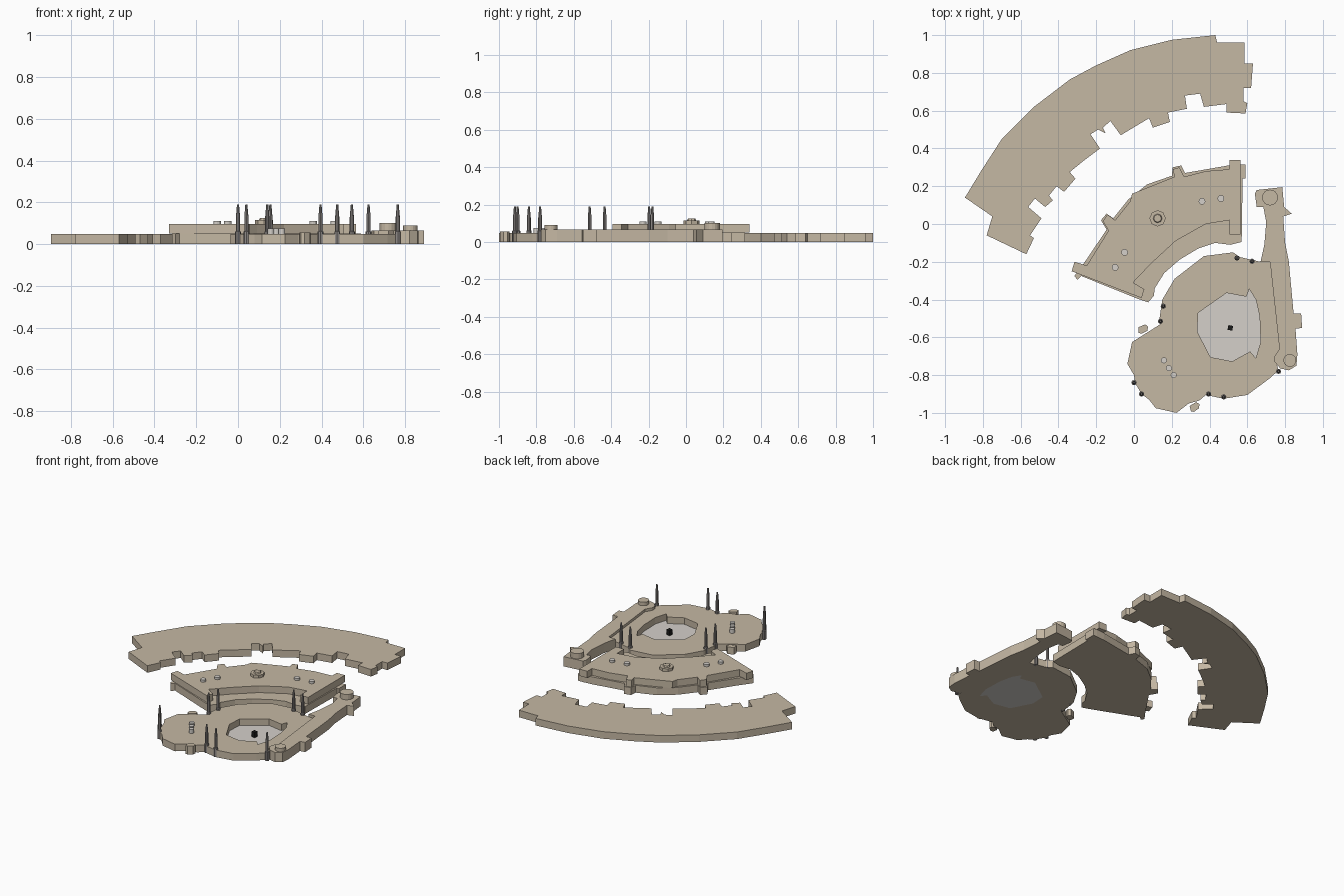
import bpy, bmesh, math

def material(name, rgb):
    m = bpy.data.materials.new(name)
    m.diffuse_color = (*rgb, 1)
    return m

STONE = material("stone", (0.56, 0.48, 0.37))
METAL = material("dark_metal", (0.28, 0.26, 0.25))
FLOOR = material("pale_floor", (0.66, 0.63, 0.59))
BLACK = material("black", (0.01, 0.01, 0.01))

def finish(name, bm, mat):
    bmesh.ops.recalc_face_normals(bm, faces=bm.faces[:])
    me = bpy.data.meshes.new(name)
    bm.to_mesh(me)
    bm.free()
    me.materials.append(mat)
    ob = bpy.data.objects.new(name, me)
    bpy.context.collection.objects.link(ob)
    return ob

def slab(name, outline, z0, z1, mat=STONE, hole=None):
    """Extrude an outline, optionally with a hole, from z0 to z1."""
    bm = bmesh.new()
    edges = []
    for loop in (outline, hole or []):
        vs = [bm.verts.new((x, y, z0)) for x, y in loop]
        edges += [bm.edges.new((v, vs[(i + 1) % len(vs)])) for i, v in enumerate(vs)]
    bmesh.ops.triangle_fill(bm, edges=edges, use_beauty=True, use_dissolve=False)
    bottom = bm.faces[:]
    flat = [e for e in bm.edges if len(e.link_faces) == 2]
    res = bmesh.ops.extrude_face_region(bm, geom=bottom, use_keep_orig=True)
    top = [g for g in res["geom"] if isinstance(g, bmesh.types.BMVert)]
    bmesh.ops.translate(bm, verts=top, vec=(0, 0, z1 - z0))
    return finish(name, bm, mat)

def lathe(name, x, y, rings, n, mat=STONE, turn=0.0):
    """Stack of n-sided rings given as (radius, z), capped at both ends."""
    bm = bmesh.new()
    loops = [[bm.verts.new((x + r * math.cos(turn + math.tau * i / n),
                            y + r * math.sin(turn + math.tau * i / n), z))
              for i in range(n)] for r, z in rings]
    for a, b in zip(loops, loops[1:]):
        for i in range(n):
            j = (i + 1) % n
            bm.faces.new((a[i], a[j], b[j], b[i]))
    bm.faces.new(loops[0][::-1])
    bm.faces.new(loops[-1])
    return finish(name, bm, mat)

# outer curved terrace with toothed inner edge
slab("outer_terrace", [
    (.43, 1), (.44, .96), (.585, .96), (.585, .85), (.63, .85), (.62, .72), (.58, .72),
    (.58, .65), (.6, .64), (.59, .585), (.49, .59), (.49, .635), (.37, .62), (.35, .69),
    (.27, .68), (.28, .61), (.18, .59), (.19, .54), (.1, .51), (.08, .56), (-.07, .47),
    (-.125, .545), (-.165, .51), (-.15, .48), (-.19, .50), (-.23, .475), (-.18, .4),
    (-.26, .34), (-.34, .275), (-.31, .24), (-.37, .17), (-.41, .2), (-.45, .15),
    (-.43, .125), (-.47, .09), (-.525, .135), (-.56, .09), (-.49, .03), (-.55, -.06),
    (-.53, -.075), (-.57, -.16), (-.78, -.06), (-.75, .04), (-.895, .14), (-.81, .28),
    (-.7, .45), (-.53, .62), (-.34, .765), (-.2, .84), (-.02, .92), (.2, .975)],
    0, .048)

# middle terrace: low base with inner ledge, raised upper block
slab("middle_base", [
    (.56, .315), (.59, .315), (.59, .24), (.575, .24), (.57, -.095), (.51, -.11), (.43, -.1),
    (.34, -.13), (.24, -.19), (.16, -.26), (.11, -.34), (.105, -.38), (.075, -.415),
    (.03, -.40), (-.28, -.275), (-.3, -.295), (-.315, -.275), (-.26, -.2), (-.145, -.03),
    (-.175, .02), (-.145, .055), (-.11, .03), (-.03, .13), (.07, .21), (.2, .255),
    (.205, .3), (.25, .31), (.27, .27), (.5, .31)], 0, .05)
slab("middle_upper_block", [
    (.505, .34), (.565, .34), (.565, -.055), (.505, -.055), (.505, .02), (.38, 0),
    (.22, -.09), (.09, -.21), (-.005, -.31), (.055, -.345), (.04, -.392), (-.33, -.25),
    (-.315, -.2), (-.25, -.22), (-.135, -.035), (-.165, .015), (-.14, .05), (-.1, .02),
    (-.02, .12), (-.01, .16), (.09, .2), (.215, .25), (.205, .29), (.24, .3),
    (.265, .25), (.38, .28), (.505, .29)], .05, .096)

# dais with sunken pool
pool = [(.49, -.365), (.34, -.47), (.335, -.57), (.405, -.705), (.52, -.727), (.615, -.675),
        (.645, -.71), (.67, -.625), (.665, -.49), (.645, -.4), (.61, -.345), (.595, -.385)]
slab("dais", [
    (.525, -.15), (.56, -.175), (.67, -.2), (.72, -.2), (.77, -.66), (.745, -.7), (.765, -.775),
    (.715, -.82), (.6, -.905), (.475, -.925), (.38, -.905), (.345, -.935), (.29, -.95),
    (.225, -1), (.115, -.975), (.08, -.93), (.04, -.9), (.005, -.84), (0, -.8),
    (-.035, -.74), (-.01, -.625), (.14, -.53), (.135, -.5), (.15, -.4), (.215, -.29),
    (.37, -.17)], 0, .048, hole=pool)
slab("pool_floor", pool, 0, .004, FLOOR)
lathe("pool_marker", .51, -.55, [(.018, .004), (.018, .04)], 4, BLACK, .6)

# straight side wall with rounded end
slab("side_wall", [
    (.64, .16), (.65, .18), (.785, .195), (.795, .09), (.835, .055), (.79, .04), (.8, -.1),
    (.82, -.2), (.845, -.475), (.885, -.475), (.89, -.55), (.855, -.555), (.865, -.69),
    (.86, -.75), (.82, -.775), (.775, -.765), (.745, -.73), (.745, -.7), (.77, -.66),
    (.72, -.2), (.67, -.2), (.69, -.11), (.7, .01), (.685, .09), (.65, .09)], 0, .066)
lathe("wall_turret_back", .72, .14, [(.042, .066), (.042, .102)], 16)
lathe("wall_turret_front", .825, -.722, [(.034, .066), (.034, .09)], 16)

# raised octagonal well on the middle terrace
lathe("well_base", .125, .03, [(.043, .096), (.043, .115)], 8)
lathe("well_cap", .125, .03, [(.024, .115), (.02, .125)], 8)

# small stools on the terrace and dais
for i, (x, y) in enumerate([(-.05, -.15), (-.1, -.23), (.36, .12), (.46, .135)]):
    lathe(f"terrace_stool_{i}", x, y, [(.018, .096), (.018, .111)], 12, FLOOR)
for i, (x, y) in enumerate([(.158, -.722), (.185, -.763), (.21, -.8)]):
    lathe(f"dais_stool_{i}", x, y, [(.016, .048), (.016, .074)], 12, FLOOR)

# loose footings beside the dais
for name, x, y, h, t in (("left_footing", .047, -.555, .048, .35),
                         ("front_footing", .32, -.968, .057, .5)):
    c, s = math.cos(t), math.sin(t)
    shape = [(-.028, -.012), (-.015, -.022), (.018, -.018), (.03, 0), (.02, .018), (-.02, .016)]
    slab(name, [(x + c * a - s * b, y + s * a + c * b) for a, b in shape], 0, h)

# slender pointed posts around the dais rim
for i, (x, y) in enumerate([(0, -.84), (.04, -.9), (.155, -.435), (.14, -.515), (.395, -.9),
                            (.475, -.915), (.545, -.18), (.625, -.197), (.765, -.78)]):
    lathe(f"post_{i}", x, y, [(.014, .0), (.014, .06), (.01, .062), (.01, .13),
                              (.007, .165), (.005, .19)], 8, METAL)
